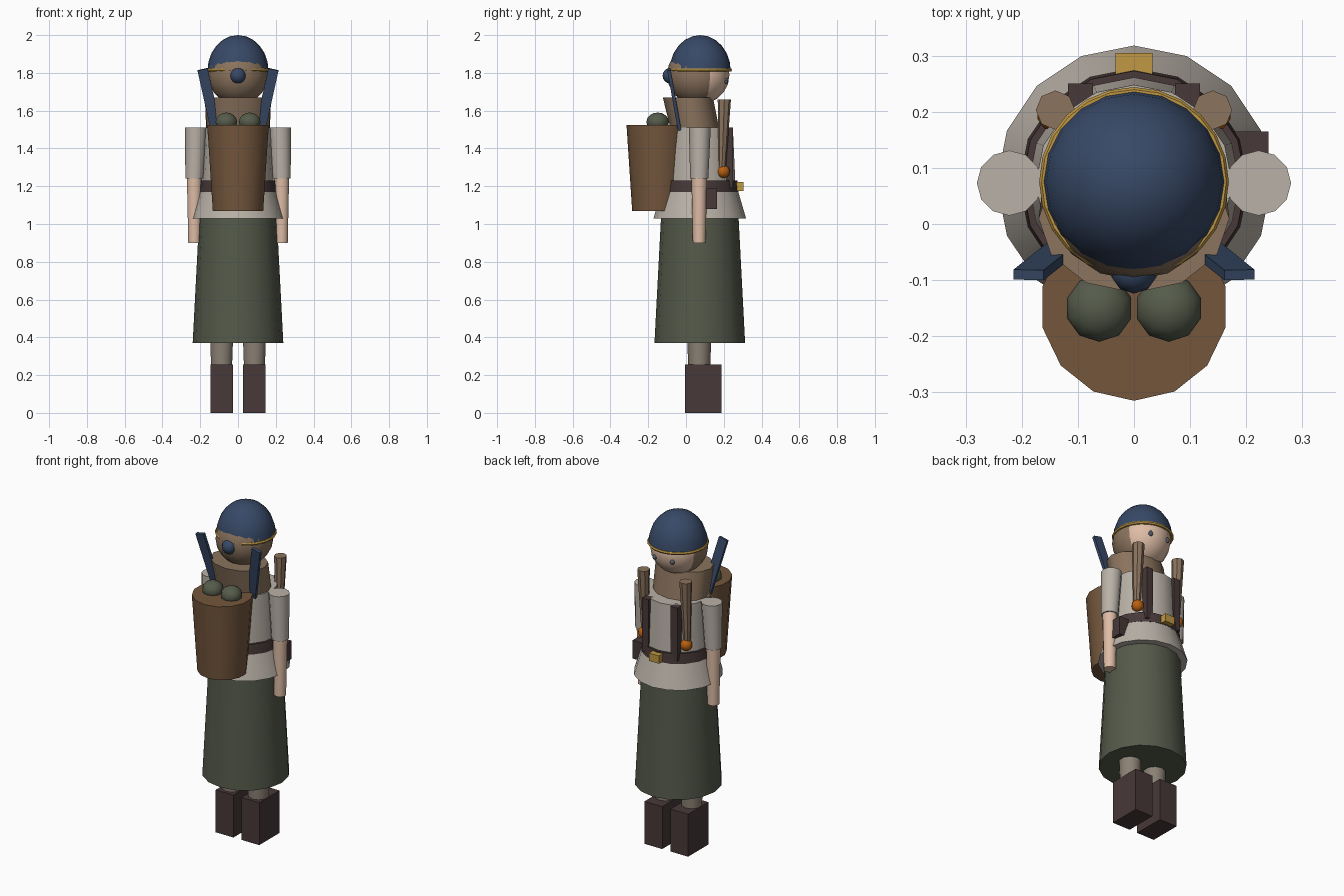
import bpy, bmesh, math
from mathutils import Vector, Matrix

if "Cube" in bpy.data.objects:
    bpy.data.objects.remove(bpy.data.objects["Cube"])

CY = 0.073  # body axis offset (basket balances it on the other side)
mats = {}


def color(obj, hexcode):
    if hexcode not in mats:
        m = bpy.data.materials.new("mat_" + hexcode)
        rgb = [(int(hexcode[i:i + 2], 16) / 255) ** 2.2 for i in (0, 2, 4)]
        m.diffuse_color = (*rgb, 1)
        m.use_nodes = True
        m.node_tree.nodes["Principled BSDF"].inputs["Base Color"].default_value = m.diffuse_color
        mats[hexcode] = m
    obj.data.materials.append(mats[hexcode])


def finish(name, bm, hexcode, smooth=True):
    bmesh.ops.recalc_face_normals(bm, faces=bm.faces)
    me = bpy.data.meshes.new(name)
    bm.to_mesh(me)
    bm.free()
    o = bpy.data.objects.new(name, me)
    bpy.context.collection.objects.link(o)
    color(o, hexcode)
    if smooth:
        bpy.ops.object.select_all(action='DESELECT')
        o.select_set(True)
        bpy.context.view_layer.objects.active = o
        bpy.ops.object.shade_smooth_by_angle(angle=math.radians(40))
    return o


def tube(name, p0, p1, r0, r1, sides, hexcode, sy=1.0):
    """Capped tapered tube whose rings stay horizontal."""
    bm = bmesh.new()
    rings = []
    for p, r in ((p0, r0), (p1, r1)):
        rings.append([bm.verts.new((p[0] + r * math.sin(2 * math.pi * i / sides),
                                    p[1] - r * sy * math.cos(2 * math.pi * i / sides), p[2]))
                      for i in range(sides)])
    a, b = rings
    for i in range(sides):
        j = (i + 1) % sides
        bm.faces.new((a[i], a[j], b[j], b[i]))
    bm.faces.new(a)
    bm.faces.new(b)
    return finish(name, bm, hexcode)


def box(name, lo, hi, hexcode):
    lo, hi = Vector(lo), Vector(hi)
    bm = bmesh.new()
    bmesh.ops.create_cube(bm, size=1, matrix=Matrix.Translation((lo + hi) / 2) @ Matrix.Diagonal((*(hi - lo), 1)))
    return finish(name, bm, hexcode, False)


def ball(name, c, r, seg, rings, hexcode, cut=None):
    bm = bmesh.new()
    bmesh.ops.create_uvsphere(bm, u_segments=seg, v_segments=rings, radius=1)
    if cut is not None:
        bmesh.ops.bisect_plane(bm, geom=bm.verts[:] + bm.edges[:] + bm.faces[:],
                               plane_co=(0, 0, cut), plane_no=(0, 0, 1), clear_inner=True)
    bmesh.ops.transform(bm, matrix=Matrix.Translation(c) @ Matrix.Diagonal((*r, 1)), verts=bm.verts)
    return finish(name, bm, hexcode)


SKIN, HAIR, CLOTH, SKIRT = "DDBBA4", "8A735E", "B8B0A6", "555A4B"
DARK, GOLD, BLUE, BASKET = "493B3B", "BE9745", "3A4A66", "73573F"

# clothing on the body axis
tube("skirt", (0, CY, .37), (0, CY, 1.04), .24, .205, 16, SKIRT)
tube("tunic_hem", (0, CY, 1.03), (0, CY, 1.2), .245, .195, 16, CLOTH)
tube("tunic_body", (0, CY, 1.18), (0, CY, 1.51), .19, .175, 16, CLOTH)
tube("belt", (0, CY, 1.17), (0, CY, 1.23), .205, .2, 16, DARK)
box("belt_buckle", (-.033, .265, 1.175), (.033, .305, 1.222), GOLD)
box("belt_pouch", (.17, .105, 1.08), (.24, .165, 1.19), DARK)

# head, hair and cap
ball("head", (0, .075, 1.79), (.152, .155, .155), 16, 10, SKIN)
ball("hair", (0, .06, 1.79), (.158, .16, .16), 16, 10, HAIR)
tube("hair_back", (0, .05, 1.49), (0, .01, 1.67), .165, .17, 12, HAIR, sy=.78)
ball("hair_knot", (0, -.082, 1.785), (.042, .042, .042), 10, 8, BLUE)
ball("cap", (0, .075, 1.81), (.162, .162, .19), 20, 12, BLUE, cut=0)
bpy.ops.mesh.primitive_torus_add(location=(0, .075, 1.815), major_radius=.16, minor_radius=.009,
                                 major_segments=24, minor_segments=6)
band = bpy.context.object
band.name = "cap_band"
color(band, GOLD)

# mirrored parts
for s, side in ((-1, "left"), (1, "right")):
    lo, hi = sorted((s * .027, s * .145))
    box("boot_" + side, (lo, -.005, 0), (hi, .187, .255), DARK)
    tube("leg_" + side, (s * .087, .07, .24), (s * .087, .07, .5), .058, .068, 10, "8A8074")
    tube("sleeve_" + side, (s * .231, .07, 1.24), (s * .222, CY, 1.51), .048, .058, 12, CLOTH)
    tube("forearm_" + side, (s * .231, .07, .9), (s * .231, .07, 1.27), .034, .042, 10, SKIN)
    ball("eye_" + side, (s * .058, .212, 1.757), (.014, .012, .016), 8, 6, "5B6270")
    # braid with bead tie
    tube("braid_" + side, (s * .14, .19, 1.28), (s * .14, .203, 1.66), .02, .035, 8, HAIR)
    ball("braid_tie_" + side, (s * .14, .198, 1.277), (.034, .034, .034), 10, 8, "B86018")
    # carrying strap over the chest
    lo, hi = sorted((s * .073, s * .118))
    box("chest_strap_" + side, (lo, .2, 1.19), (hi, .25, 1.51), DARK)
    # slanted flat ribbon
    bm = bmesh.new()
    bmesh.ops.create_cube(bm, size=1, matrix=Matrix.Diagonal((.055, .018, .33, 1)))
    a, b = Vector((s * .118, -.035, 1.505)), Vector((s * .187, -.09, 1.815))
    rot = Vector((0, 0, 1)).rotation_difference(b - a).to_matrix().to_4x4()
    bmesh.ops.transform(bm, matrix=Matrix.Translation((a + b) / 2) @ rot, verts=bm.verts)
    finish("ribbon_" + side, bm, BLUE, False)
    # produce in the basket
    ball("cabbage_" + side, (s * .062, -.15, 1.54), (.06, .06, .05), 10, 8, "565C4C")

# basket
tube("basket", (0, -.148, 1.07), (0, -.148, 1.525), .137, .167, 14, BASKET)
